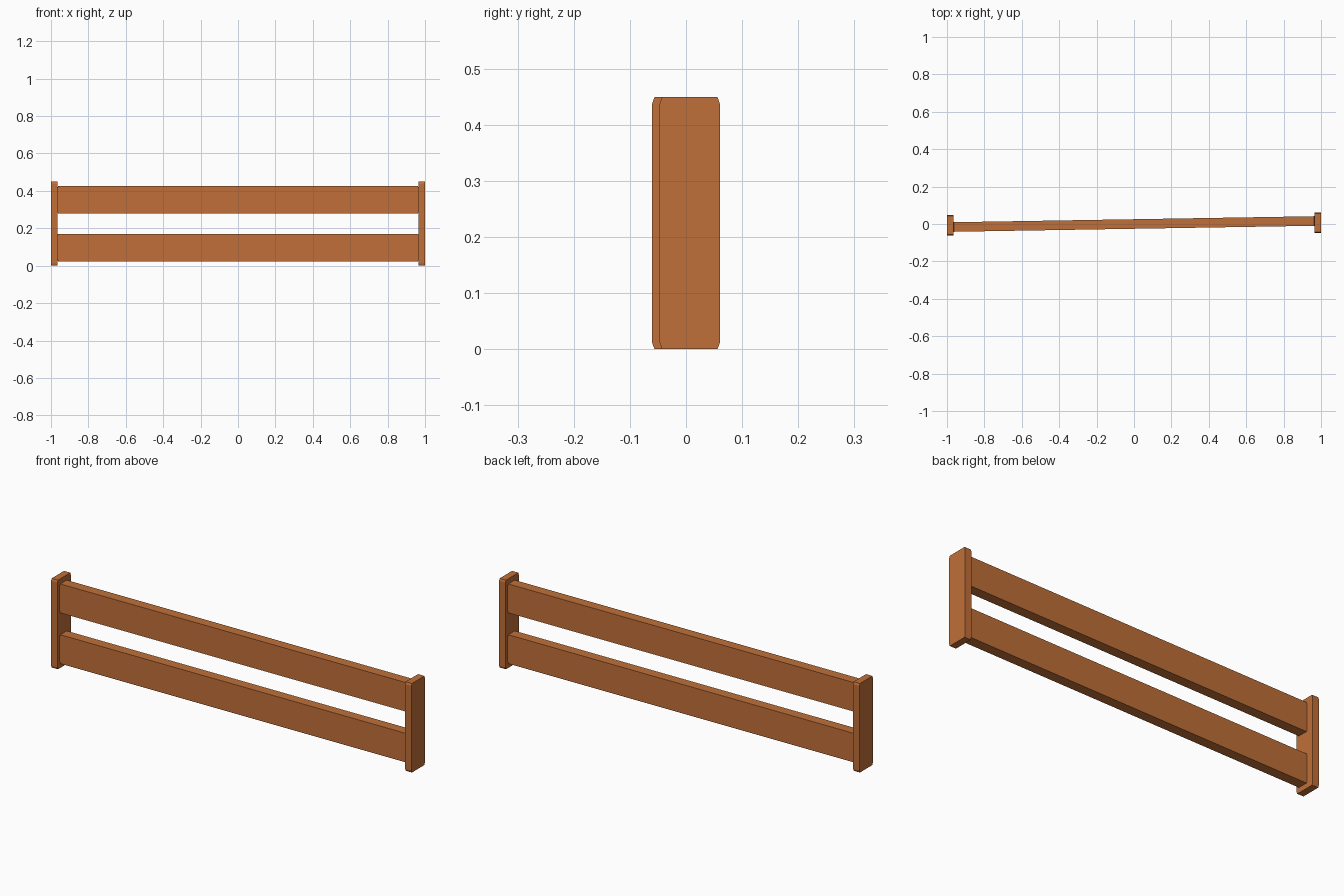
import bpy, bmesh, math
from mathutils import Matrix

if "Cube" in bpy.data.objects:
    bpy.data.objects.remove(bpy.data.objects["Cube"])

wood = bpy.data.materials.new("orange_wood")
wood.diffuse_color = (0.53, 0.16, 0.04, 1)
wood.use_nodes = True
wood.node_tree.nodes["Principled BSDF"].inputs["Base Color"].default_value = wood.diffuse_color


def board(name, length, height, thickness, centre, angle):
    """Upright board along local x with slightly clipped corners, turned about z."""
    cx, cz = 0.004, 0.011
    a, b = length / 2, height / 2
    quarter = [(a, b - cz), (a - cx, b)]
    outline = quarter + [(-x, z) for x, z in reversed(quarter)]
    outline += [(-x, -z) for x, z in outline]
    bm = bmesh.new()
    face = bm.faces.new([bm.verts.new((x, -thickness / 2, z)) for x, z in outline])
    ext = bmesh.ops.extrude_face_region(bm, geom=[face], use_keep_orig=True)
    verts = [v for v in ext["geom"] if isinstance(v, bmesh.types.BMVert)]
    bmesh.ops.translate(bm, verts=verts, vec=(0, thickness, 0))
    bmesh.ops.recalc_face_normals(bm, faces=bm.faces)
    bm.transform(Matrix.Translation(centre) @ Matrix.Rotation(angle, 4, 'Z'))
    mesh = bpy.data.meshes.new(name)
    bm.to_mesh(mesh)
    bm.free()
    mesh.materials.append(wood)
    obj = bpy.data.objects.new(name, mesh)
    bpy.context.collection.objects.link(obj)
    return obj


# End posts, slightly offset from each other in depth
for side, s in (("left", -1), ("right", 1)):
    board(side + "_post", 0.107, 0.449, 0.035,
          (s * 0.9825, s * 0.0067, 0.2245), math.pi / 2)

# Two rails, running slightly askew between the posts
for level, z in (("lower", 0.0965), ("upper", 0.3525)):
    board(level + "_rail", 1.932, 0.146, 0.051, (0, 0, z), math.atan(0.0166))
